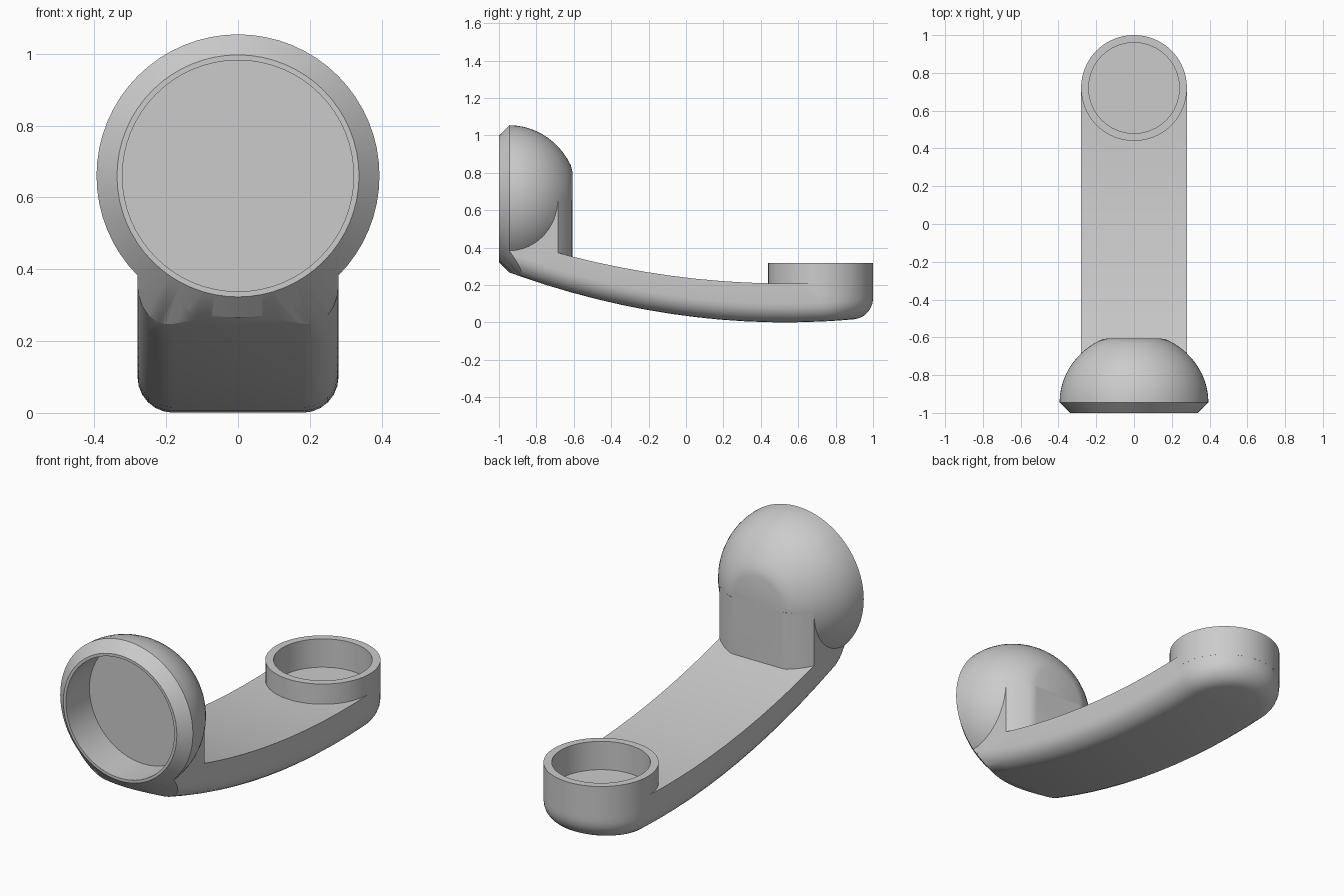
import bpy, bmesh
from math import sin, cos, pi, sqrt, radians
from mathutils import Matrix

if "Cube" in bpy.data.objects:
    bpy.data.objects.remove(bpy.data.objects["Cube"])

W = 0.28                    # half width of the handle and radius of the small cup
EAR_Y, MOUTH_Z = 0.72, 0.66


def finish(bm, name):
    bmesh.ops.remove_doubles(bm, verts=bm.verts, dist=1e-5)
    bmesh.ops.recalc_face_normals(bm, faces=bm.faces)
    me = bpy.data.meshes.new(name)
    bm.to_mesh(me)
    bm.free()
    ob = bpy.data.objects.new(name, me)
    bpy.context.collection.objects.link(ob)
    return ob


def lathe_y(name, profile, segments=64):
    """Revolve (radius, y) points around the large cup's axis."""
    bm = bmesh.new()
    rings = [[bm.verts.new((r * sin(2 * pi * i / segments), y,
                            MOUTH_Z + r * cos(2 * pi * i / segments)))
              for i in range(segments)] for r, y in profile]
    for a, b in zip(rings, rings[1:]):
        for i in range(segments):
            j = (i + 1) % segments
            bm.faces.new((a[i], a[j], b[j], b[i]))
    bm.faces.new(rings[0])
    bm.faces.new(rings[-1])
    return finish(bm, name)


def cylinder_z(name, radius, z0, z1):
    bm = bmesh.new()
    bmesh.ops.create_cone(bm, cap_ends=True, segments=64, radius1=radius, radius2=radius,
                          depth=z1 - z0, matrix=Matrix.Translation((0, EAR_Y, (z0 + z1) / 2)))
    return finish(bm, name)


def combine(target, other, operation):
    mod = target.modifiers.new(operation.lower(), 'BOOLEAN')
    mod.operation, mod.solver, mod.object = operation, 'EXACT', other
    bpy.context.view_layer.objects.active = target
    bpy.ops.object.modifier_apply(modifier=mod.name)
    bpy.data.objects.remove(other)


# Handle: rounded-end outline, bottom edge rounded, bent along a shallow arc
def half_outline(inset):
    r = W - inset
    straight = [(r, -1.15 + (EAR_Y + 1.15) * i / 14) for i in range(14)]
    return straight + [(r * cos(pi / 2 * i / 16), EAR_Y + r * sin(pi / 2 * i / 16))
                       for i in range(17)]


def bottom(y):
    return 0.1226 * (y - 0.53) ** 2


def top(y):
    return 0.208 + 0.111 * (y - 0.53) ** 2


FILLET = 0.1
bm = bmesh.new()
layers = []
for k in range(8):
    a = pi / 2 * min(k, 6) / 6
    pts = half_outline(FILLET * (1 - sin(a)))
    layers.append([[bm.verts.new((s * x, y, top(y) if k == 7 else
                                  bottom(y) + FILLET * (1 - cos(a))))
                    for x, y in pts] for s in (-1, 1)])
n = len(layers[0][0])
for low, high in zip(layers, layers[1:]):
    for side in (0, 1):
        for i in range(n - 1):
            bm.faces.new((low[side][i], low[side][i + 1], high[side][i + 1], high[side][i]))
for left, right in (layers[0], layers[-1]):
    for i in range(n - 1):
        bm.faces.new((left[i], left[i + 1], right[i + 1], right[i]))
bm.faces.new([l[0][0] for l in layers] + [l[1][0] for l in reversed(layers)])
handset = finish(bm, "handset")

# Neck: the dome's outline dropped straight down onto the handle
R, B, RIM_Y, BACK_Y = 0.394, 0.37, -0.945, -0.607
xs = [0.146 + (W - 0.146) * i / 6 for i in range(7)]
half = [(x, RIM_Y + B * sqrt(1 - (x / R) ** 2)) for x in xs]
half[0] = (0.146, BACK_Y)
section = [(W, -1.1)] + half[::-1] + [(-x, y) for x, y in half] + [(-W, -1.1)]
bm = bmesh.new()
base = bm.faces.new([bm.verts.new((x, y, 0.345)) for x, y in section])
up = bmesh.ops.extrude_face_region(bm, geom=[base], use_keep_orig=True)
for v in up["geom"]:
    if isinstance(v, bmesh.types.BMVert):
        v.co.z = 0.655
combine(handset, finish(bm, "neck"), 'UNION')

# Front end trimmed to the slope of the large cup's bevel
slope = (R - 0.337) / (RIM_Y + 1)
combine(handset, lathe_y("front_trim", [(0.337, -1), (0.337 + 2.3 * slope, 1.3)]), 'INTERSECT')

# Large cup: bevelled rim, dome and flat back
angles = [radians(68.3) * i / 12 for i in range(12)]
dome = [(R * cos(a), RIM_Y + B * sin(a)) for a in angles]
combine(handset, lathe_y("large_cup", [(0.337, -1)] + dome + [(0.146, BACK_Y)]), 'UNION')

# Small cup, then both recesses
combine(handset, cylinder_z("small_cup", W + 0.0003, 0.15, 0.317), 'UNION')
combine(handset, cylinder_z("small_recess", 0.24, 0.165, 0.5), 'DIFFERENCE')
combine(handset, lathe_y("large_recess", [(0.322, -1.2), (0.322, -0.8)]), 'DIFFERENCE')

handset.select_set(True)
bpy.context.view_layer.objects.active = handset
bpy.ops.object.shade_smooth_by_angle(angle=radians(30))
